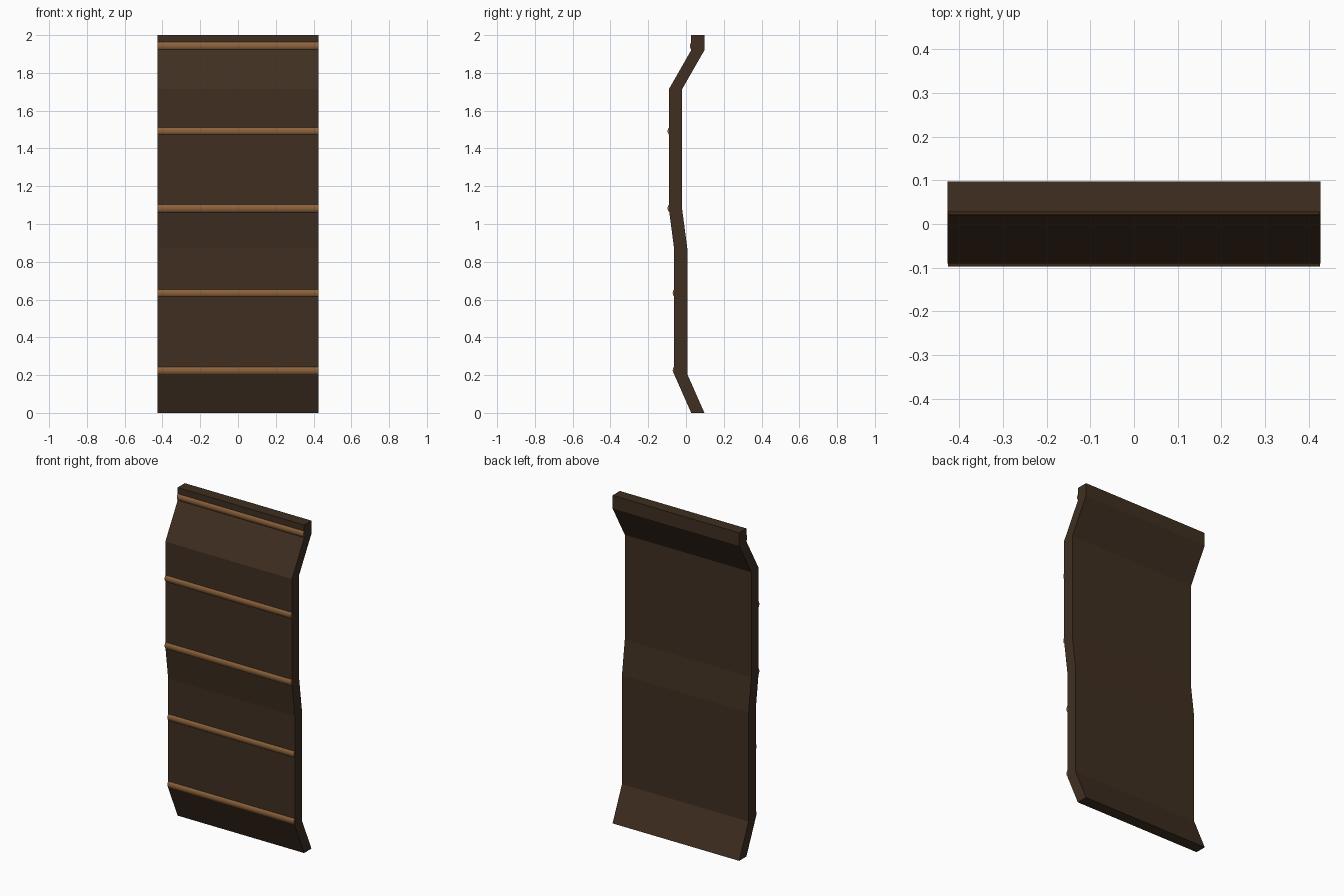
import bpy, bmesh, math
from mathutils import Matrix, Vector

if "Cube" in bpy.data.objects:
    bpy.data.objects.remove(bpy.data.objects["Cube"])

HALF_W = 0.427
THICK = 0.07


def material(name, rgb):
    m = bpy.data.materials.new(name)
    m.diffuse_color = (*rgb, 1)
    m.use_nodes = True
    m.node_tree.nodes["Principled BSDF"].inputs["Base Color"].default_value = m.diffuse_color
    return m


def finish(bm, name, mat):
    bmesh.ops.recalc_face_normals(bm, faces=bm.faces)
    me = bpy.data.meshes.new(name)
    bm.to_mesh(me)
    bm.free()
    ob = bpy.data.objects.new(name, me)
    bpy.context.collection.objects.link(ob)
    me.materials.append(mat)
    return ob


dark_brown = material("dark_brown", (0.05, 0.028, 0.015))
light_brown = material("light_brown", (0.27, 0.125, 0.045))

# Bent panel: front edge profile (y, z), offset back by the thickness
front = [(0.0275, 0), (-0.063, 0.205), (-0.063, 0.87), (-0.09, 1.075),
         (-0.09, 1.715), (0.0275, 1.92), (0.0275, 2.0)]
bm = bmesh.new()
rings = []
for y, z in front:
    rings.append([bm.verts.new(p) for p in (
        (-HALF_W, y, z), (HALF_W, y, z),
        (HALF_W, y + THICK, z), (-HALF_W, y + THICK, z))])
for a, b in zip(rings, rings[1:]):
    for i in range(4):
        j = (i + 1) % 4
        bm.faces.new((a[i], a[j], b[j], b[i]))
bm.faces.new(rings[0])
bm.faces.new(rings[-1])
finish(bm, "bent_panel", dark_brown)

# Horizontal rods partly sunk into the front of the panel
RADIUS = 0.029
for k, (face_y, z) in enumerate([(-0.063, 0.225), (-0.063, 0.635), (-0.09, 1.083),
                                 (-0.09, 1.492), (0.0275, 1.943)], 1):
    bm = bmesh.new()
    place = (Matrix.Translation(Vector((0, face_y - 0.0075 + RADIUS, z)))
             @ Matrix.Rotation(math.pi / 2, 4, 'Y'))
    bmesh.ops.create_cone(bm, cap_ends=True, segments=24, radius1=RADIUS,
                          radius2=RADIUS, depth=2 * HALF_W - 0.001, matrix=place)
    rod = finish(bm, f"rod_{k}", light_brown)
    bpy.ops.object.select_all(action='DESELECT')
    rod.select_set(True)
    bpy.context.view_layer.objects.active = rod
    bpy.ops.object.shade_smooth_by_angle(angle=math.radians(40))
